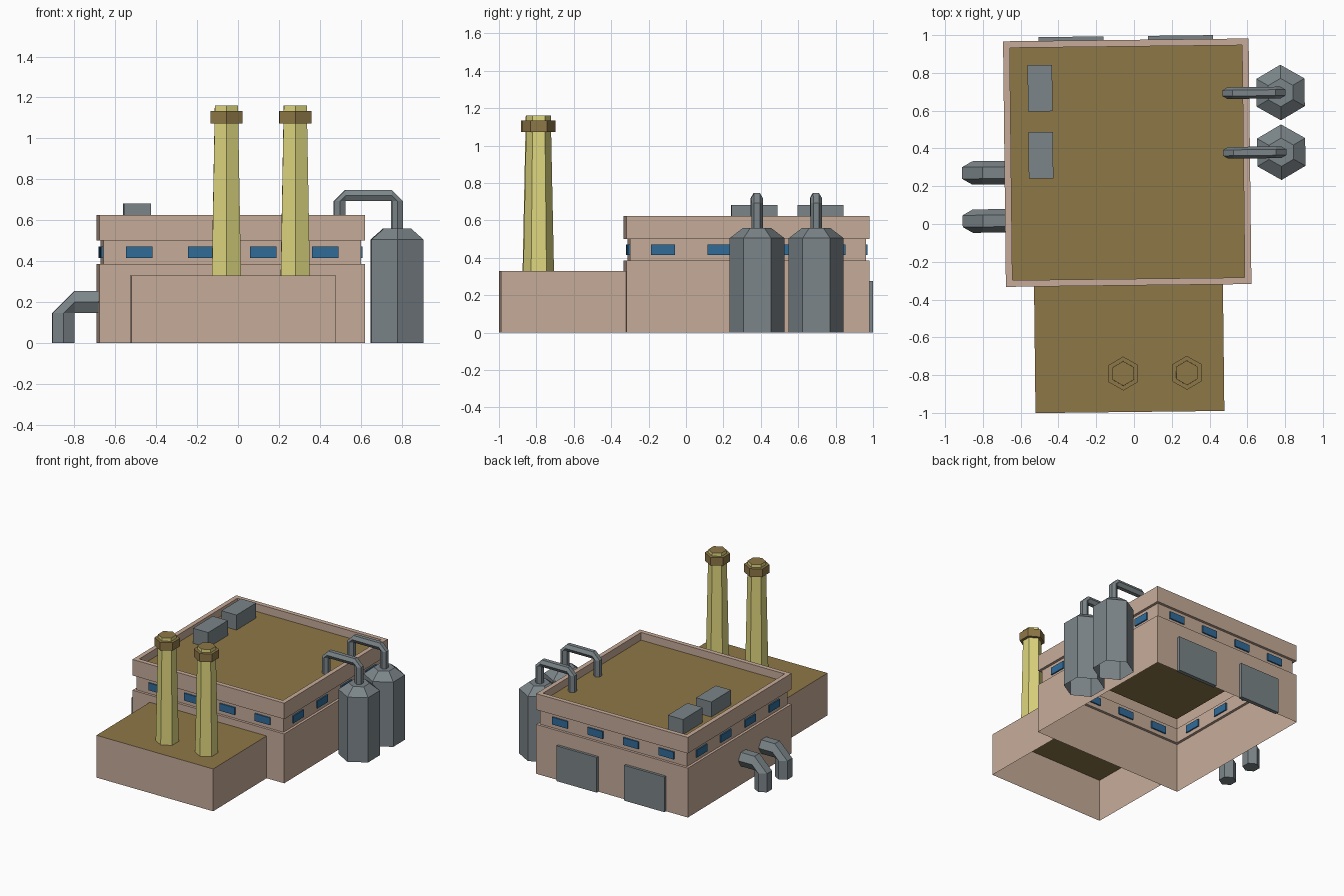
import bpy, bmesh, math
from mathutils import Matrix, Vector

if "Cube" in bpy.data.objects:
    bpy.data.objects.remove(bpy.data.objects["Cube"])

TURN = Matrix.Rotation(math.radians(0.66), 4, 'Z')   # whole plant sits slightly turned


def material(name, rgb):
    m = bpy.data.materials.new(name)
    m.diffuse_color = (*rgb, 1)
    m.use_nodes = True
    m.node_tree.nodes["Principled BSDF"].inputs["Base Color"].default_value = m.diffuse_color
    return m


WALL = material("wall_plaster", (0.57, 0.41, 0.32))
ROOF = material("roof_brown", (0.27, 0.185, 0.063))
YELLOW = material("stack_yellow", (0.73, 0.67, 0.21))
BLUE = material("window_blue", (0.03, 0.15, 0.32))
GREY = material("metal_grey", (0.20, 0.235, 0.25))


def loft(name, rings, mats, cap_start=False, cap_end=True, cap_mat=0, recalc=False):
    """Join equal-length point rings with quads; optional end caps."""
    bm = bmesh.new()
    loops = [[bm.verts.new(p) for p in r] for r in rings]
    n = len(loops[0])
    for a, b in zip(loops, loops[1:]):
        for i in range(n):
            j = (i + 1) % n
            bm.faces.new((a[i], a[j], b[j], b[i]))
    if cap_end:
        bm.faces.new(loops[-1]).material_index = cap_mat
    if cap_start:
        bm.faces.new(loops[0][::-1])
    if recalc:
        bmesh.ops.remove_doubles(bm, verts=bm.verts, dist=0.0005)
        bmesh.ops.recalc_face_normals(bm, faces=bm.faces)
    me = bpy.data.meshes.new(name)
    bm.to_mesh(me)
    bm.free()
    for m in mats:
        me.materials.append(m)
    ob = bpy.data.objects.new(name, me)
    ob.matrix_world = TURN
    bpy.context.collection.objects.link(ob)
    return ob


def rect(cx, cy, hx, hy, z):
    return [(cx + sx * hx, cy + sy * hy, z)
            for sx, sy in ((-1, -1), (1, -1), (1, 1), (-1, 1))]


def hexagon(cx, cy, r, z):
    return [(cx + r * math.cos(math.radians(30 + 60 * i)),
             cy + r * math.sin(math.radians(30 + 60 * i)), z) for i in range(6)]


def box(name, cx, cy, hx, hy, z0, z1, mat):
    return loft(name, [rect(cx, cy, hx, hy, z0), rect(cx, cy, hx, hy, z1)], [mat], True)


def pipe(name, y, r, stations, cap_start=False):
    """Hexagonal duct in the xz plane; each station is (x, z, direction angle)."""
    rings = []
    for x, z, ang in stations:
        a = math.radians(ang)
        side = Vector((math.sin(a), 0, -math.cos(a)))
        rings.append([Vector((x, y, z)) + side * r * math.cos(math.radians(30 + 60 * i))
                      + Vector((0, r * math.sin(math.radians(30 + 60 * i)), 0))
                      for i in range(6)])
    return loft(name, rings, [GREY], cap_start, False, recalc=True)


# Main hall: open-bottom shell with window band, parapet and sunken roof
CX, CY = -0.032, 0.325
profile = [(.65, 0), (.65, .385), (.63, .385), (.63, .50), (.65, .50),
           (.65, .625), (.615, .625), (.615, .565)]
loft("main_hall", [rect(CX, CY, h, h, z) for h, z in profile], [WALL, ROOF], cap_mat=1)

# Front annex
loft("annex", [rect(-.033, -.66, .50, .335, z) for z in (0, .33)], [WALL, ROOF], cap_mat=1)

# Window row, four on each side of the hall
for side in range(4):
    for k, off in enumerate((-.455, -.152, .152, .455)):
        c = Matrix.Rotation(side * math.pi / 2, 3, 'Z') @ Vector((off, -.63, 0))
        hx, hy = (.065, .01) if side % 2 == 0 else (.01, .065)
        box(f"window_{side}_{k}", CX + c.x, CY + c.y, hx, hy, .415, .472, BLUE)

# Rear loading doors
for i, x in enumerate((-.322, .257)):
    box(f"loading_door_{i}", x, .98, .172, .015, 0, .275, GREY)

# Rooftop units
for i, y in enumerate((.37, .725)):
    box(f"roof_unit_{i}", -.489, y, .065, .123, .565, .682, GREY)

# Chimneys with collars
for i, x in enumerate((-.066, .271)):
    y = -.791
    loft(f"chimney_{i}", [hexagon(x, y, .082, .33), hexagon(x, y, .065, 1.16)],
         [YELLOW, ROOF], cap_mat=1)
    loft(f"chimney_collar_{i}", [hexagon(x, y, .09, 1.072), hexagon(x, y, .09, 1.135)],
         [ROOF], True)

# Storage tanks with feed pipes into the roof
for i, y in enumerate((.371, .687)):
    x = .784
    loft(f"tank_{i}", [hexagon(x, y, r, z) for r, z in ((.147, 0), (.147, .505), (.075, .56))],
         [GREY])
    pipe(f"tank_pipe_{i}", y, .031,
         [(.784, .55, 90), (.784, .693, 90), (.757, .72, 180),
          (.53, .72, 180), (.503, .693, 270), (.503, .565, 270)])

# Side ducts out of the left wall
for i, y in enumerate((.025, .28)):
    pipe(f"side_duct_{i}", y, .062,
         [(-.853, 0, 90), (-.853, .145, 90), (-.799, .199, 0), (-.682, .199, 0)], True)
